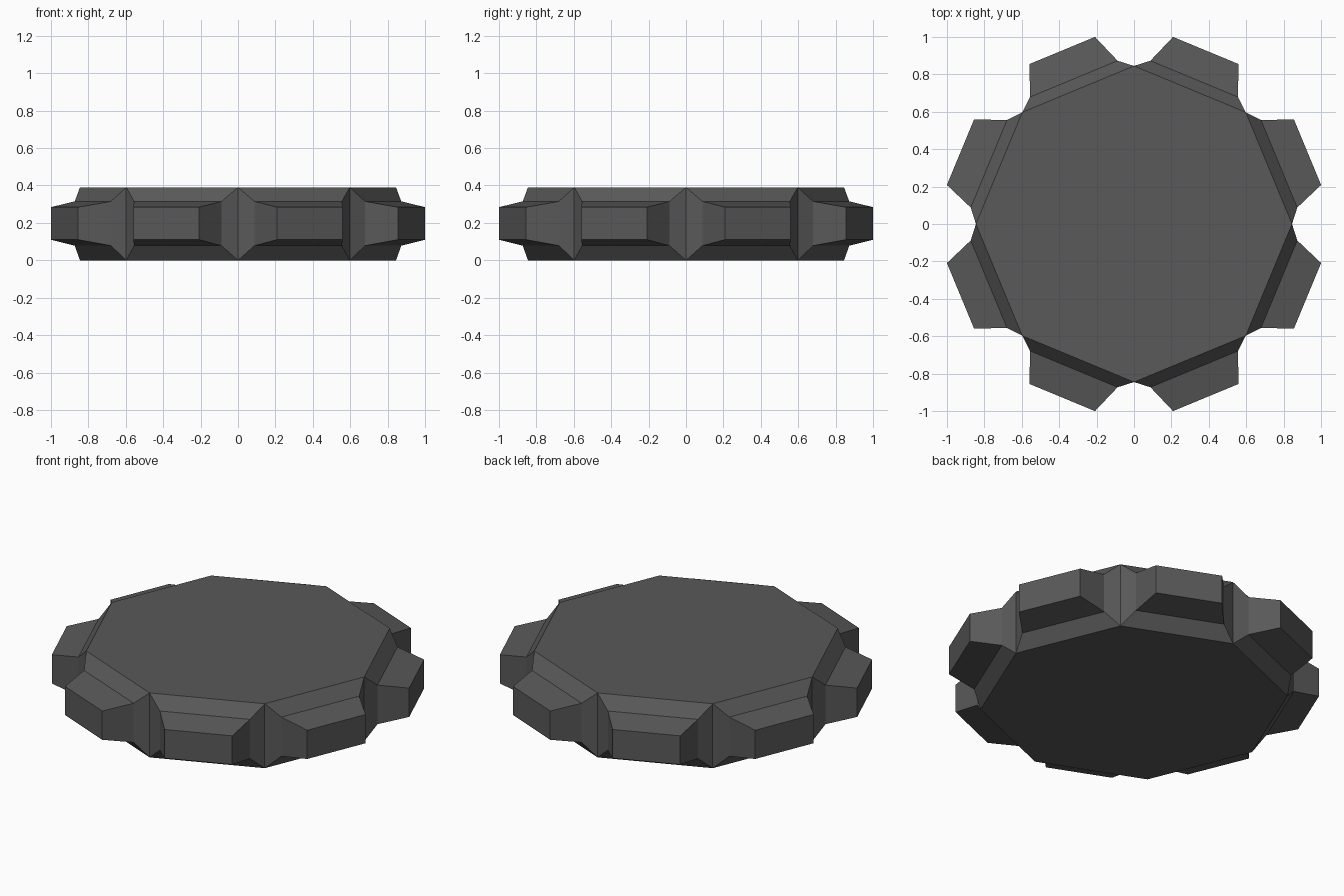
import bpy, bmesh
from math import cos, sin, pi
from mathutils import Vector

if "Cube" in bpy.data.objects:
    bpy.data.objects.remove(bpy.data.objects["Cube"])

SIDES, RADIUS, HEIGHT = 8, 0.845, 0.39
# lug sections: radial distance, half width, bottom z, top z
SECTIONS = [(0.84, 0.253, 0.078, 0.315), (1.004, 0.19, 0.11, 0.284)]

bm = bmesh.new()

# octagonal core
ring = [bm.verts.new((RADIUS * cos(2 * pi * i / SIDES), RADIUS * sin(2 * pi * i / SIDES), 0))
        for i in range(SIDES)]
base = bm.faces.new(ring)
top = bmesh.ops.extrude_face_region(bm, geom=[base], use_keep_orig=True)["geom"]
bmesh.ops.translate(bm, vec=(0, 0, HEIGHT), verts=[v for v in top if isinstance(v, bmesh.types.BMVert)])
bmesh.ops.recalc_face_normals(bm, faces=bm.faces)

# stepped tapering lug grown from every side
for face in [f for f in bm.faces if abs(f.normal.z) < 0.5]:
    out = face.normal.copy()
    side = Vector((-out.y, out.x, 0))
    for dist, half, z0, z1 in SECTIONS:
        face = bmesh.ops.extrude_discrete_faces(bm, faces=[face])["faces"][0]
        for v in face.verts:
            s = half if v.co.dot(side) > 0 else -half
            z = z1 if v.co.z > HEIGHT / 2 else z0
            v.co = out * dist + side * s + Vector((0, 0, z))

bmesh.ops.recalc_face_normals(bm, faces=bm.faces)
mesh = bpy.data.meshes.new("lugged_disc")
bm.to_mesh(mesh)
bm.free()
disc = bpy.data.objects.new("lugged_disc", mesh)
bpy.context.collection.objects.link(disc)

# dark rubber colour
mat = bpy.data.materials.new("dark_grey")
mat.diffuse_color = (0.1, 0.1, 0.1, 1)
mat.use_nodes = True
mat.node_tree.nodes["Principled BSDF"].inputs["Base Color"].default_value = mat.diffuse_color
mesh.materials.append(mat)
